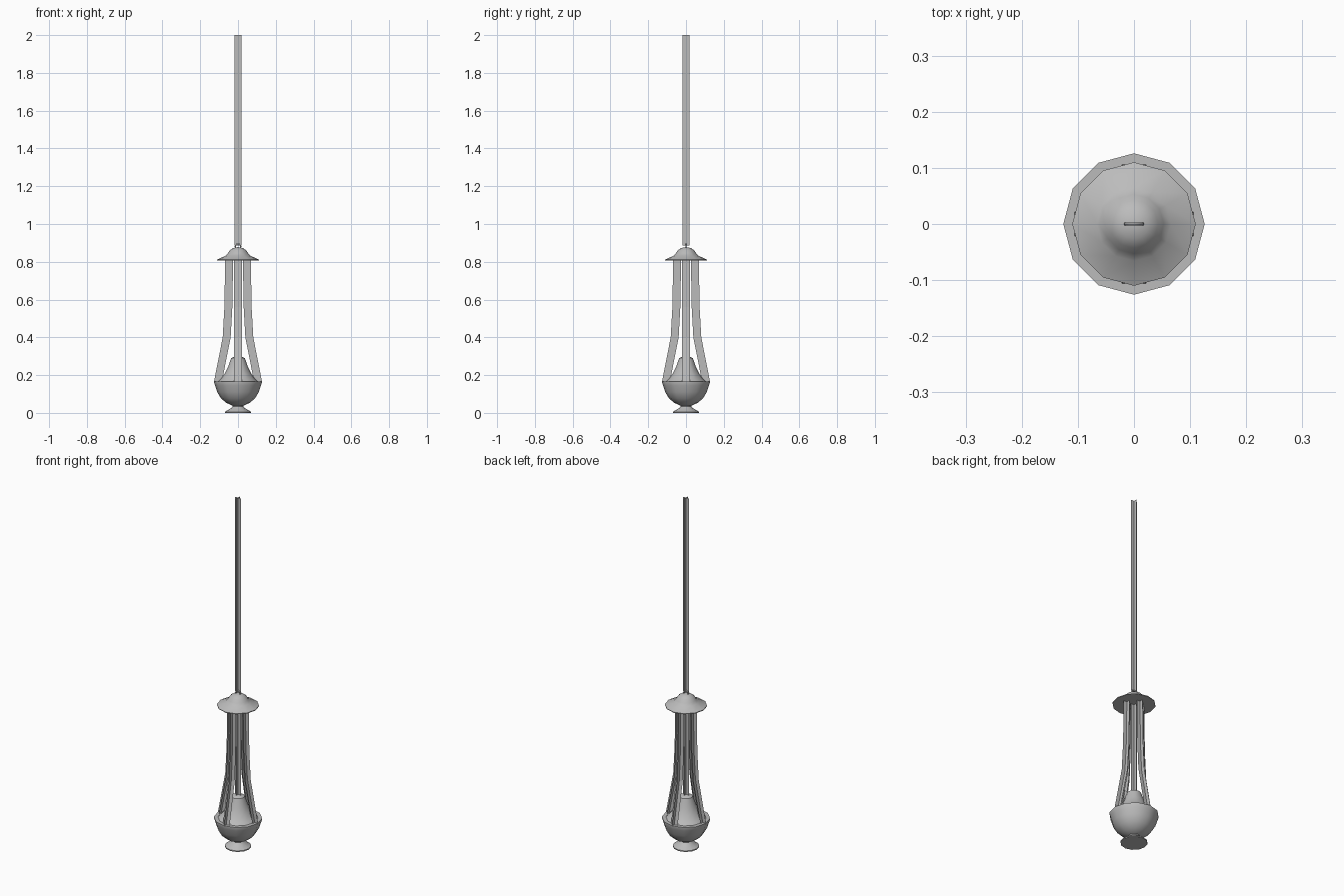
import bpy
import bmesh
import math
from mathutils import Matrix, Vector

cube = bpy.data.objects.get("Cube")
if cube:
    bpy.data.objects.remove(cube, do_unlink=True)

SIDES = 12

metal = bpy.data.materials.new("grey metal")
metal.use_nodes = True
GREY = (0.5, 0.5, 0.5, 1)
metal.diffuse_color = GREY
metal.node_tree.nodes["Principled BSDF"].inputs["Base Color"].default_value = GREY


def finish(name, bm, smooth=True):
    mesh = bpy.data.meshes.new(name)
    bm.to_mesh(mesh)
    bm.free()
    mesh.materials.append(metal)
    obj = bpy.data.objects.new(name, mesh)
    bpy.context.collection.objects.link(obj)
    if smooth:
        bpy.ops.object.select_all(action="DESELECT")
        obj.select_set(True)
        bpy.context.view_layer.objects.active = obj
        bpy.ops.object.shade_smooth_by_angle(angle=math.radians(42))
    return obj


def lathe(name, profile):
    """Turn (radius, height) points around the vertical axis."""
    bm = bmesh.new()
    verts = [bm.verts.new((r, 0, z)) for r, z in profile]
    edges = [bm.edges.new(pair) for pair in zip(verts, verts[1:])]
    bmesh.ops.spin(bm, geom=verts + edges, cent=(0, 0, 0), axis=(0, 0, 1),
                   angle=math.tau, steps=SIDES, use_duplicate=False)
    bmesh.ops.remove_doubles(bm, verts=bm.verts, dist=0.0005)
    bmesh.ops.recalc_face_normals(bm, faces=bm.faces)
    return finish(name, bm)


def chain(name, path, width, angle=0):
    """Two crossed flat strips along a (radius, height) path."""
    bm = bmesh.new()
    for side in (Vector((width / 2, 0, 0)), Vector((0, width / 2, 0))):
        rows = []
        for r, z in path:
            mid = Vector((r, 0, z))
            rows.append((bm.verts.new(mid - side), bm.verts.new(mid + side)))
        for (a, b), (c, d) in zip(rows, rows[1:]):
            bm.faces.new((a, b, d, c))
    bmesh.ops.rotate(bm, verts=bm.verts, cent=(0, 0, 0),
                     matrix=Matrix.Rotation(angle, 3, "Z"))
    return finish(name, bm, smooth=False)


# Flared foot
lathe("foot", [(0, 0), (0.069, 0), (0.069, 0.006), (0.038, 0.024),
               (0.028, 0.034), (0.032, 0.045), (0, 0.045)])

# Round bowl with a flat rim
lathe("bowl", [(0, 0.036), (0.03, 0.039), (0.062, 0.053), (0.09, 0.077),
               (0.11, 0.11), (0.121, 0.145), (0.126, 0.16), (0.126, 0.166),
               (0.1, 0.166)])

# Bell-shaped lid
lathe("lid", [(0.108, 0.163), (0.09, 0.18), (0.07, 0.208), (0.054, 0.24),
              (0.042, 0.274), (0.036, 0.29), (0.022, 0.297), (0, 0.299)])

# Top cap that gathers the chains
lathe("cap", [(0, 0.808), (0.11, 0.808), (0.11, 0.812), (0.066, 0.832),
              (0.053, 0.846), (0.043, 0.861), (0.026, 0.873), (0, 0.878)])

# Upright ring on the cap
bpy.ops.mesh.primitive_torus_add(
    major_segments=SIDES, minor_segments=6, major_radius=0.0145,
    minor_radius=0.0035, location=(0, 0, 0.88), rotation=(math.pi / 2, 0, 0))
ring = bpy.context.object
ring.name = "cap_ring"
ring.data.materials.append(metal)
bpy.ops.object.shade_smooth_by_angle(angle=math.radians(42))

# Long hanging chain and inner lid chain
chain("hanging_chain", [(0, 0.885), (0, 2)], 0.037)
chain("lid_chain", [(0, 0.297), (0, 0.81)], 0.037)

# Four bowed chains from rim to cap
for i, label in enumerate(("left", "back", "right", "front")):
    chain(label + "_chain", [(0.106, 0.166), (0.06, 0.4), (0.051, 0.56),
                             (0.047, 0.81)], 0.042, i * math.pi / 2)
